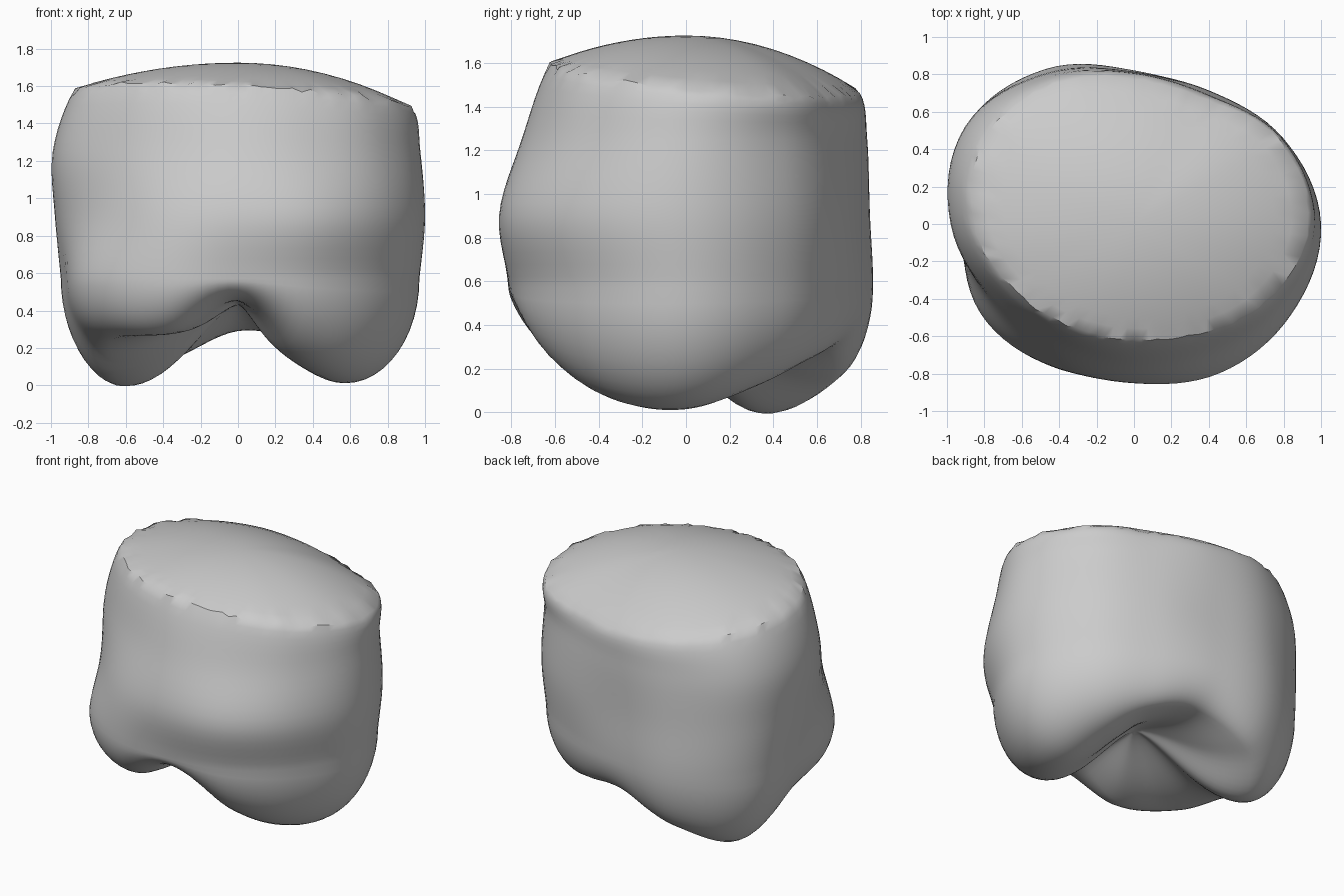
import bpy, bmesh, random
from math import sin, cos, pi

SEGMENTS = 96
random.seed(4)

# Radii around the crown every 30 degrees, counted from +x towards +y
RIM = [.935, .90, .77, .78, .865, .92, .86, .73, .645, .62, .68, .82]
SHOULDER = [.975, .90, .80, .81, .92, 1.03, .975, .83, .75, .75, .80, .90]
WAIST = [1.0, .92, .82, .815, .94, 1.04, .96, .88, .85, .85, .92, .97]
BELLY = [.97, .89, .80, .82, .955, 1.03, .925, .95, .88, .81, .85, .91]
# Ridge running over the three cusps: radius and height
RIDGE = [.58, .57, .62, .64, .75, .71, .68, .72, .65, .54, .53, .56]
RIDGE_Z = [.015, .11, .24, .29, .14, -.005, .20, .26, .285, .45, .18, .045]
WAIST_Z, SHOULDER_Z, BELLY_Z = .9, 1.25, .57
PIT_Z, PEAK_Z = .43, 1.725


def spline(p0, p1, p2, p3, t):
    """Smooth blend from p1 to p2."""
    return p1 + .5 * t * (p2 - p0 + t * (2 * p0 - 5 * p1 + 4 * p2 - p3
                                         + t * (3 * (p1 - p2) + p3 - p0)))


def around(values, turn):
    """Value of a closed list at a fraction of a full turn."""
    place = turn * len(values)
    i = int(place)
    near = [values[(i + k) % len(values)] for k in (-1, 0, 1, 2)]
    return spline(*near, place - i)


def profile(turn):
    """Radius and height pairs from the biting pit up to the cap."""
    angle = turn * 2 * pi
    rim, shoulder, waist, belly, ridge, low = (
        around(v, turn) for v in (RIM, SHOULDER, WAIST, BELLY, RIDGE, RIDGE_Z))
    points = []

    # Biting surface, from the pit out over the full inner cusp slopes
    steps = 14
    for k in range(1, steps):
        s = k / steps
        drop = (1 - cos(pi * s ** .8)) / 2
        points.append((ridge * s, PIT_Z + (low - PIT_Z) * drop))

    # Rounded cusp edge, a quarter ellipse
    steps = 12
    for k in range(steps):
        a = pi / 2 * (1 - k / steps)
        points.append((ridge + (belly - ridge) * cos(a),
                       low + (BELLY_Z - low) * (1 - sin(a))))

    # Side wall
    rim_z = 1.54 - rim * (.06 * cos(angle) + .1 * sin(angle))
    keys = [(belly - .03, BELLY_Z - .3), (belly, BELLY_Z), (waist, WAIST_Z),
            (shoulder, SHOULDER_Z), (rim, rim_z), (rim - .2, rim_z + .2)]
    for i in range(len(keys) - 3):
        for k in range(6):
            points.append(tuple(spline(*axis, k / 6)
                                for axis in zip(*keys[i:i + 4])))

    # Slightly ragged rim
    points.append((rim + random.uniform(-.01, .003),
                   rim_z + random.uniform(-.012, .008)))

    # Shallow domed cap
    steps = 10
    for k in range(steps - 1, 0, -1):
        s = k / steps
        points.append((rim * s, rim_z + (PEAK_Z - rim_z) * (1 - s * s)))
    return points


def build_crown():
    bm = bmesh.new()
    pit = bm.verts.new((0, 0, PIT_Z))
    peak = bm.verts.new((0, 0, PEAK_Z))
    columns = []
    for i in range(SEGMENTS):
        angle = 2 * pi * i / SEGMENTS
        columns.append([bm.verts.new((r * cos(angle), r * sin(angle), z))
                        for r, z in profile(i / SEGMENTS)])
    for i, a in enumerate(columns):
        b = columns[(i + 1) % SEGMENTS]
        bm.faces.new((pit, b[0], a[0]))
        bm.faces.new((peak, a[-1], b[-1]))
        for k in range(len(a) - 1):
            bm.faces.new((a[k], b[k], b[k + 1], a[k + 1]))
    bmesh.ops.recalc_face_normals(bm, faces=bm.faces)
    mesh = bpy.data.meshes.new("tooth_crown")
    bm.to_mesh(mesh)
    bm.free()
    crown = bpy.data.objects.new("tooth_crown", mesh)
    bpy.context.collection.objects.link(crown)
    return crown


def make_material(name, colour):
    material = bpy.data.materials.new(name)
    material.use_nodes = True
    material.diffuse_color = colour
    material.node_tree.nodes["Principled BSDF"].inputs["Base Color"].default_value = colour
    return material


cube = bpy.data.objects.get("Cube")
if cube:
    bpy.data.objects.remove(cube, do_unlink=True)

crown = build_crown()
crown.data.materials.append(make_material("plain grey", (.6, .6, .6, 1)))
bpy.ops.object.select_all(action="DESELECT")
crown.select_set(True)
bpy.context.view_layer.objects.active = crown
bpy.ops.object.shade_smooth_by_angle(angle=pi / 5)
